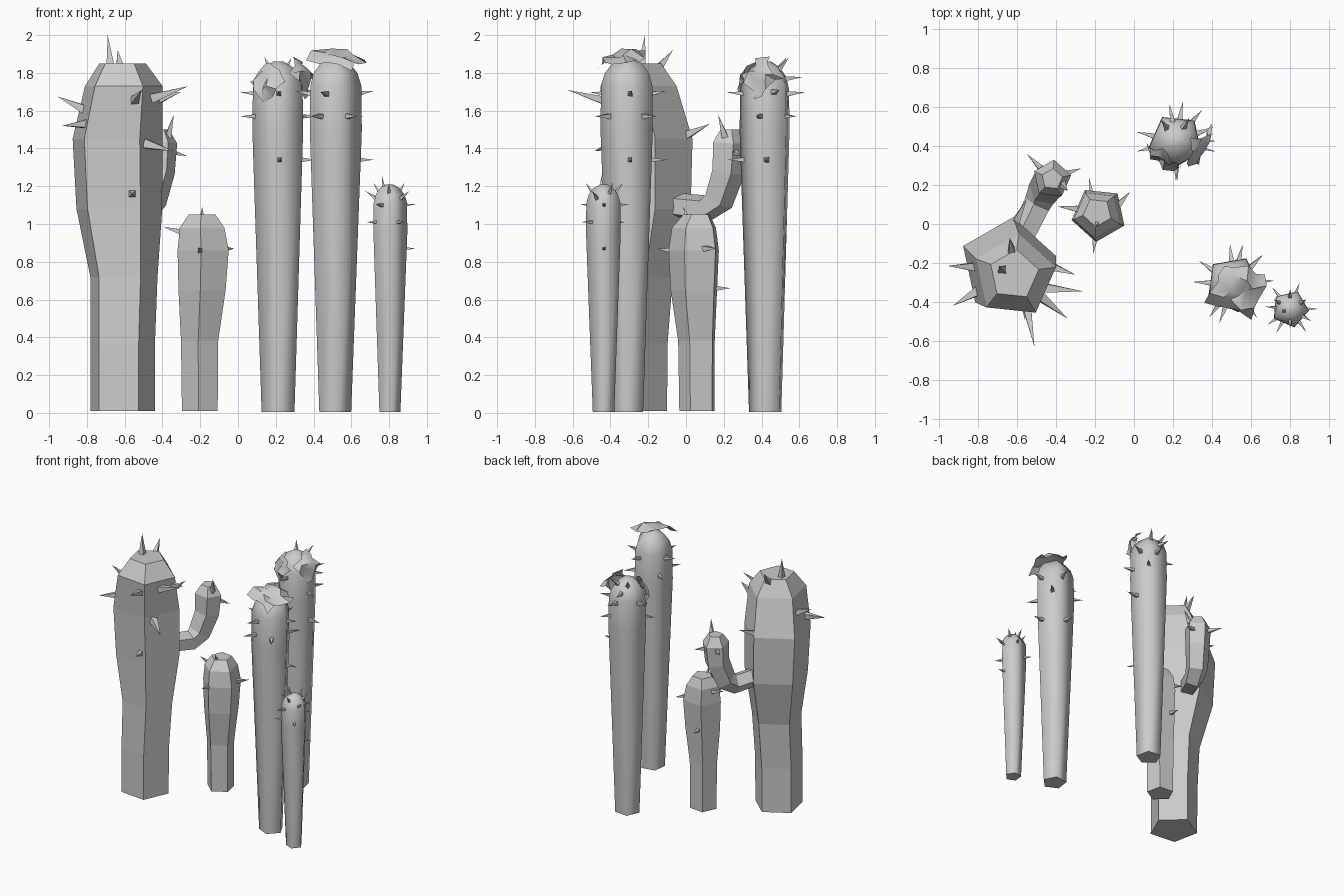
import bpy, bmesh, math, random
from mathutils import Vector

cube = bpy.data.objects.get("Cube")
if cube:
    bpy.data.objects.remove(cube, do_unlink=True)

grey = bpy.data.materials.new("plain_grey")
grey.use_nodes = True
TONE = (0.6, 0.6, 0.6, 1)
grey.diffuse_color = TONE
grey.node_tree.nodes["Principled BSDF"].inputs["Base Color"].default_value = TONE


def finish(name, bm, smooth_angle=0):
    bmesh.ops.recalc_face_normals(bm, faces=bm.faces)
    me = bpy.data.meshes.new(name)
    bm.to_mesh(me)
    bm.free()
    me.materials.append(grey)
    ob = bpy.data.objects.new(name, me)
    bpy.context.collection.objects.link(ob)
    if smooth_angle:
        bpy.ops.object.select_all(action='DESELECT')
        ob.select_set(True)
        bpy.context.view_layer.objects.active = ob
        bpy.ops.object.shade_smooth_by_angle(angle=math.radians(smooth_angle))
    return ob


def loft(bm, rings):
    """Skin a list of closed rings and cap both ends."""
    loops = [[bm.verts.new(p) for p in ring] for ring in rings]
    n = len(loops[0])
    for a, b in zip(loops, loops[1:]):
        for i in range(n):
            j = (i + 1) % n
            bm.faces.new((a[i], a[j], b[j], b[i]))
    bm.faces.new(loops[0][::-1])
    bm.faces.new(loops[-1])


def pentagon(x, y, z, r, turn):
    angles = [math.radians(turn + 72 * i) for i in range(5)]
    return [Vector((x + r * math.cos(a), y + r * math.sin(a), z)) for a in angles]


def spike(bm, base, tip, r):
    """Four-sided thorn, sunk a little into the plant."""
    base, tip = Vector(base), Vector(tip)
    axis = (tip - base).normalized()
    base = base - axis * 0.02
    side = axis.orthogonal().normalized()
    up = axis.cross(side)
    foot = [bm.verts.new(base + r * s) for s in (side, up, -side, -up)]
    point = bm.verts.new(tip)
    for i in range(4):
        bm.faces.new((foot[i], foot[(i + 1) % 4], point))
    bm.faces.new(foot[::-1])


def spikes(name, pairs, r):
    bm = bmesh.new()
    for base, tip in pairs:
        spike(bm, base, tip, r)
    finish(name, bm)


# Large faceted cactus
bm = bmesh.new()
loft(bm, [pentagon(x, y, z, r, 12) for x, y, z, r in (
    (-.616, -.279, .01, .18), (-.616, -.277, .36, .18), (-.61, -.257, .72, .188),
    (-.636, -.214, 1.08, .24), (-.646, -.215, 1.45, .251),
    (-.612, -.266, 1.73, .217), (-.615, -.26, 1.85, .13))])
finish("large_cactus_trunk", bm)
spikes("large_cactus_spikes", [
    ((-.675, -.235, 1.83), (-.69, -.217, 2.0)), ((-.625, -.15, 1.82), (-.637, -.07, 1.92)),
    ((-.82, -.22, 1.61), (-.955, -.215, 1.675)), ((-.81, -.35, 1.53), (-.93, -.42, 1.52)),
    ((-.55, -.42, 1.65), (-.51, -.63, 1.71)), ((-.44, -.33, 1.67), (-.262, -.345, 1.73)),
    ((-.42, -.22, 1.66), (-.30, -.26, 1.7)), ((-.47, -.38, 1.42), (-.34, -.485, 1.385)),
    ((-.56, -.41, 1.16), (-.56, -.49, 1.16)), ((-.61, .0, 1.47), (-.55, .127, 1.53))], .034)

# Bent arm of the large cactus, swept along a path
path = [Vector(p) for p in ((-.58, -.08, 1.1), (-.49, .1, 1.08), (-.46, .17, 1.13),
                            (-.425, .22, 1.28), (-.42, .23, 1.43), (-.42, .23, 1.5))]
radii = (.07, .075, .085, .093, .1, .055)
rings = []
for i, p in enumerate(path):
    t = path[min(i + 1, 5)] - path[max(i - 1, 0)]
    q = Vector((0, 0, 1)).rotation_difference(t)
    rings.append([p + q @ v for v in pentagon(0, 0, 0, radii[i], 12)])
bm = bmesh.new()
loft(bm, rings)
finish("large_cactus_arm", bm)
spikes("arm_spikes", [
    ((-.365, .2, 1.48), (-.34, .17, 1.58)), ((-.48, .29, 1.4), (-.55, .36, 1.42)),
    ((-.35, .26, 1.38), (-.27, .285, 1.36))], .024)

# Small faceted cactus
bm = bmesh.new()
loft(bm, [pentagon(x, y, z, r, -24) for x, y, z, r in (
    (-.199, .064, .01, .1), (-.2, .062, .38, .104), (-.186, .05, .65, .132),
    (-.18, .05, .86, .143), (-.186, .05, .98, .125), (-.188, .06, 1.05, .075))])
finish("small_cactus", bm)
spikes("small_cactus_spikes", [
    ((-.19, .01, 1.03), (-.19, -.015, 1.09)), ((-.31, .08, .96), (-.395, .09, .985)),
    ((-.07, .11, .87), (-.02, .165, .87)), ((-.2, -.08, .86), (-.21, -.155, .87)),
    ((-.22, .16, .66), (-.23, .235, .66))], .022)


# Rounded columns: tapering shaft, domed top, thorns placed by angle and height
def column(name, x, y, top, foot_r, r, turn, thorns, length):
    profile = [(.005, foot_r), (top - 2.6 * r, r), (top - r, .98 * r), (top - .55 * r, .84 * r),
               (top - .2 * r, .56 * r), (top, .2 * r)]
    bm = bmesh.new()
    loft(bm, [pentagon(x, y, z, k, turn) for z, k in profile])
    finish(name, bm, 80)
    pairs = []
    for angle, z, tilt in thorns:
        k = next((k0 + (k1 - k0) * (z - z0) / (z1 - z0)
                  for (z0, k0), (z1, k1) in zip(profile, profile[1:]) if z <= z1), 0)
        a, e = math.radians(angle), math.radians(tilt)
        out = Vector((math.cos(a), math.sin(a), 0))
        base = Vector((x, y, z)) + out * k * .88
        pairs.append((base, base + (out * math.cos(e) + Vector((0, 0, math.sin(e)))) * length))
    spikes(name + "_spikes", pairs, .25 * length)


column("back_column", .215, .425, 1.86, .092, .142, -24, [
    (80, 1.69, 5), (125, 1.82, 50), (60, 1.82, 45), (50, 1.57, 0), (167, 1.69, 5), (195, 1.57, 0),
    (270, 1.69, 5), (272, 1.34, 0), (0, 1.34, 0), (-15, 1.57, 0), (100, 1.77, 5),
    (20, 1.7, 5)], .085)
column("front_column", .51, -.308, 1.88, .09, .147, -8, [
    (77, 1.69, 10), (146, 1.57, 0), (177, 1.69, 10), (5, 1.69, 10), (5, 1.34, 0), (305, 1.57, 0),
    (234, 1.57, 0), (250, 1.69, 5), (95, 1.34, 0), (45, 1.57, 0)], .085)
column("short_column", .8, -.435, 1.21, .06, .097, -5, [
    (200, 1.2, 82), (150, 1.17, 55), (30, 1.17, 55), (270, 1.17, 55), (90, 1.17, 50),
    (175, 1.14, 35), (330, 1.14, 35), (0, 1.1, 5), (0, .87, 0), (240, 1.1, 5), (70, 1.1, 5),
    (215, 1.01, 0), (305, 1.01, 0), (130, 1.01, 0)], .06)


# Crumpled blossoms: wavy square sheets
def blossom(name, centre, normal, size, spin, wave, seed):
    rng = random.Random(seed)
    bm = bmesh.new()
    bmesh.ops.create_grid(bm, x_segments=4, y_segments=4, size=size / 2)
    q = Vector((0, 0, 1)).rotation_difference(Vector(normal))
    c, s = math.cos(math.radians(spin)), math.sin(math.radians(spin))
    for v in bm.verts:
        x, y, _ = v.co
        d = (x * x + y * y) / size ** 2
        x, y = x + rng.uniform(-.1, .1) * size, y + rng.uniform(-.1, .1) * size
        z = wave * (rng.uniform(-.6, .6) - 2 * d)
        v.co = Vector(centre) + q @ Vector((x * c - y * s, x * s + y * c, z))
    finish(name, bm, 40)


blossom("front_column_blossom", (.53, -.35, 1.9), (.2, -.25, 1), .235, -20, .045, 3)
blossom("back_column_side_blossom", (.36, .375, 1.79), (.8, -.5, .3), .17, 10, .04, 5)
blossom("back_column_front_blossom", (.14, .315, 1.765), (-.5, -.8, .3), .16, 15, .035, 8)
